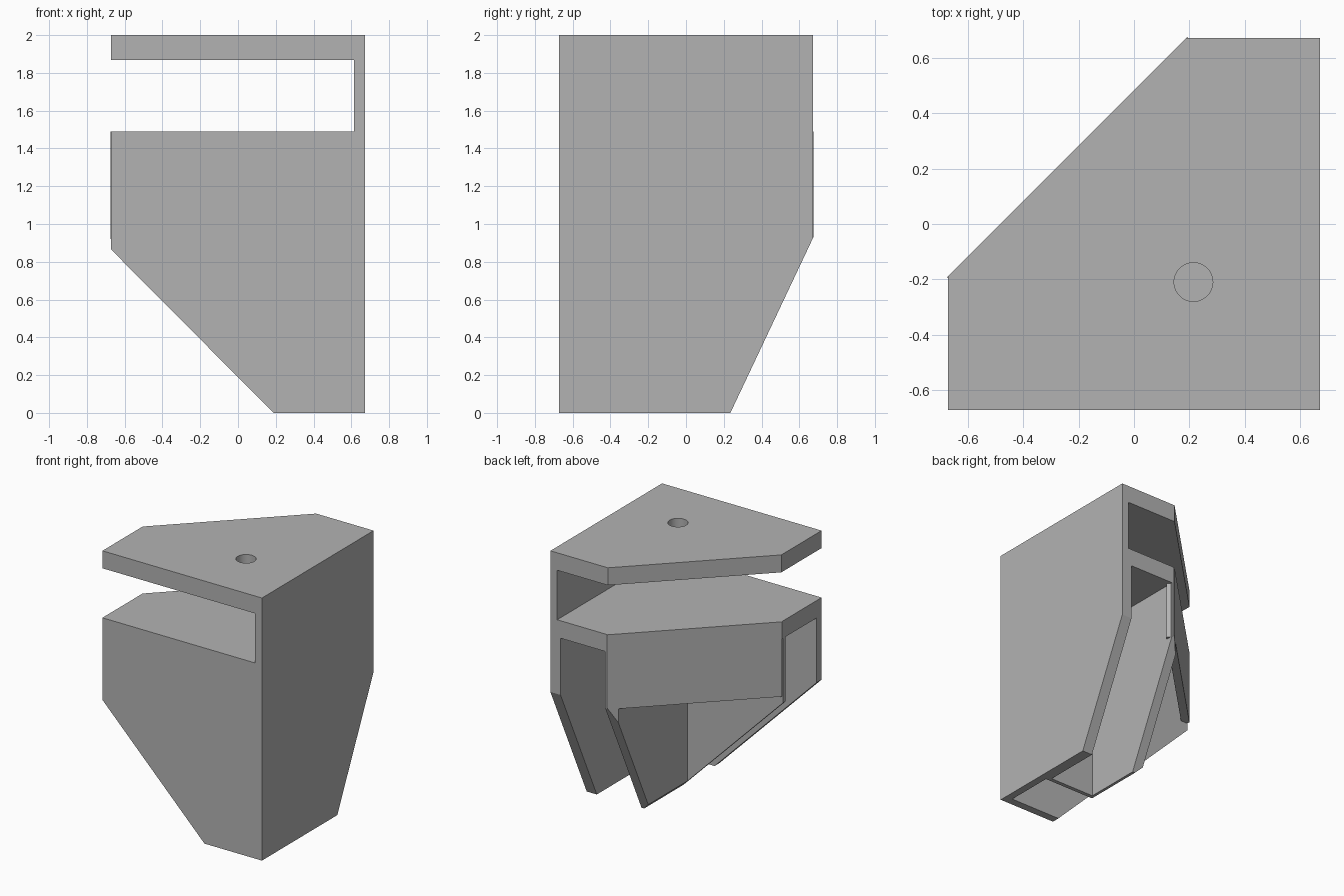
import bpy
import bmesh
from math import sqrt
from mathutils import Vector

cube = bpy.data.objects.get("Cube")
if cube:
    bpy.data.objects.remove(cube, do_unlink=True)

grey = bpy.data.materials.new("plain grey")
grey.use_nodes = True
colour = (0.45, 0.45, 0.45, 1)
grey.diffuse_color = colour
grey.node_tree.nodes["Principled BSDF"].inputs["Base Color"].default_value = colour

# Main dimensions
H = 0.672                      # half width of the body
C = 0.188                      # where the corner cut starts
SHELF_LOW, SHELF_TOP = 1.357, 1.49
PLATE_LOW, TOP = 1.867, 2.0
WALL = 0.615                   # inner face of the side wall
FRONT = -0.612                 # inner face of the front wall
RIB_L, RIB_R = 0.136, 0.21     # long rib, in x
RIB_F, RIB_B = -0.24, -0.21    # cross rib, in y

# Sloping undersides: a point on the plane and its outward normal
SLOPES = [
    (Vector((C, 0, 0)), Vector((-0.865, 0, -(H + C)))),
    (Vector((0, 0.235, 0)), Vector((0, 0.925, 0.235 - H))),
]


def prism(name, plan, low, high):
    """Extrude a plan outline and trim it to the sloping undersides."""
    bm = bmesh.new()
    face = bm.faces.new([bm.verts.new((x, y, low)) for x, y in plan])
    grown = bmesh.ops.extrude_face_region(bm, geom=[face])
    verts = [g for g in grown["geom"] if isinstance(g, bmesh.types.BMVert)]
    bmesh.ops.translate(bm, verts=verts, vec=(0, 0, high - low))
    for point, normal in SLOPES:
        geom = bm.verts[:] + bm.edges[:] + bm.faces[:]
        bmesh.ops.bisect_plane(bm, geom=geom, dist=1e-5, plane_co=point,
                               plane_no=normal, clear_outer=True)
        rim = [e for e in bm.edges if e.is_boundary]
        if rim:
            bmesh.ops.holes_fill(bm, edges=rim, sides=0)
    bmesh.ops.recalc_face_normals(bm, faces=bm.faces[:])
    mesh = bpy.data.meshes.new(name)
    bm.to_mesh(mesh)
    bm.free()
    mesh.materials.append(grey)
    obj = bpy.data.objects.new(name, mesh)
    bpy.context.collection.objects.link(obj)
    return obj


def box(name, x0, x1, y0, y1, low, high):
    return prism(name, [(x0, y0), (x1, y0), (x1, y1), (x0, y1)], low, high)


# Plates with one corner cut off
outline = [(-H, -H), (WALL, -H), (WALL, H), (C, H), (-H, -C)]
top_plate = prism("top_plate", outline, PLATE_LOW, TOP)
prism("shelf", outline, SHELF_LOW, SHELF_TOP)

# Round hole through the top plate
bpy.ops.mesh.primitive_cylinder_add(vertices=48, radius=0.07, depth=0.5,
                                    location=(0.215, -0.21, TOP))
cutter = bpy.context.object
cutter.name = "hole_cutter"
cutter.hide_render = True
cut = top_plate.modifiers.new("hole", "BOOLEAN")
cut.operation = "DIFFERENCE"
cut.solver = "EXACT"
cut.object = cutter
bpy.context.view_layer.objects.active = top_plate
bpy.ops.object.modifier_apply(modifier=cut.name)
bpy.data.objects.remove(cutter, do_unlink=True)

# Outer walls
box("side_wall", WALL, H, -H, H, 0, TOP)
box("side_wall_lining", 0.587, WALL, RIB_B, H, 0, SHELF_LOW)
box("front_wall", -H, WALL, -H, FRONT, 0, SHELF_LOW)

# Ribs under the shelf
box("cross_rib", -H, WALL, RIB_F, RIB_B, 0, SHELF_LOW)
prism("long_rib", [(RIB_L, RIB_B), (RIB_R, RIB_B), (RIB_R, H), (C, H),
                   (RIB_L, RIB_L + H - C)], 0, SHELF_LOW)

# Diagonal wall across the cut corner, slightly longer than the cut
along = Vector((1, 1)) / sqrt(2)
inward = Vector((1, -1)) / sqrt(2)
a = Vector((-H, -C)) - along * 0.006
b = Vector((C, H)) + along * 0.006
prism("diagonal_wall", [a, a + inward * 0.058, b + inward * 0.058, b],
      0.92, SHELF_TOP - 0.001)

# Smooth the round hole, keep the flat faces crisp
bpy.ops.object.select_all(action="DESELECT")
top_plate.select_set(True)
bpy.context.view_layer.objects.active = top_plate
bpy.ops.object.shade_smooth_by_angle()
